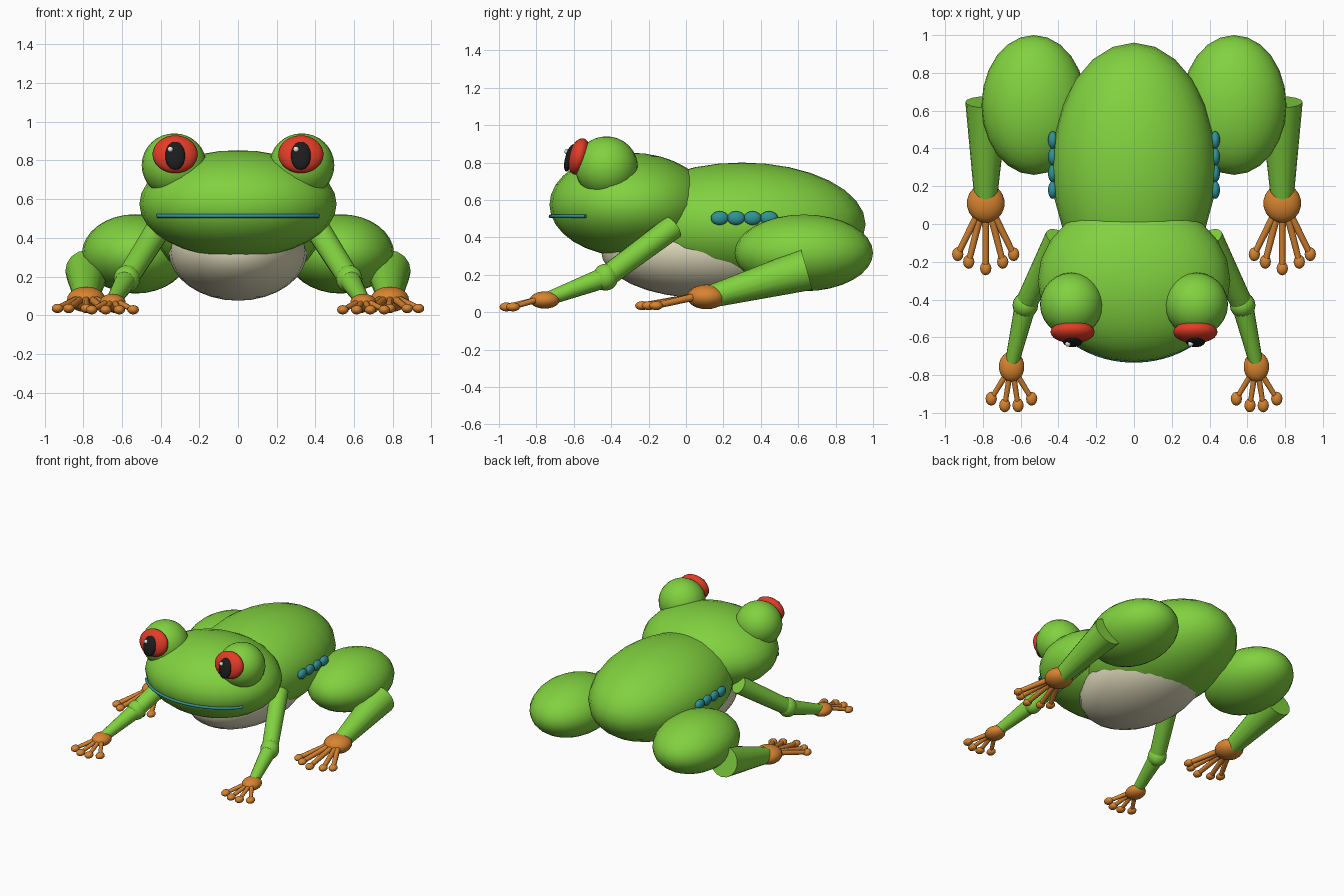
import bpy, bmesh, math
from mathutils import Vector

cube = bpy.data.objects.get("Cube")
if cube:
    bpy.data.objects.remove(cube, do_unlink=True)


def material(name, rgb):
    m = bpy.data.materials.new(name)
    m.use_nodes = True
    colour = (*rgb, 1)
    m.diffuse_color = colour
    m.node_tree.nodes["Principled BSDF"].inputs["Base Color"].default_value = colour
    return m


GREEN = material("leaf green", (0.22, 0.64, 0.05))
CREAM = material("cream", (0.74, 0.70, 0.50))
ORANGE = material("orange", (0.68, 0.23, 0.03))
RED = material("red", (0.76, 0.045, 0.02))
BLACK = material("black", (0.012, 0.012, 0.012))
TEAL = material("teal", (0.03, 0.29, 0.31))
WHITE = material("highlight white", (0.9, 0.9, 0.85))


def finish(name, bm, mat):
    mesh = bpy.data.meshes.new(name)
    bm.to_mesh(mesh)
    bm.free()
    mesh.materials.append(mat)
    ob = bpy.data.objects.new(name, mesh)
    bpy.context.collection.objects.link(ob)
    bpy.ops.object.select_all(action="DESELECT")
    bpy.context.view_layer.objects.active = ob
    ob.select_set(True)
    bpy.ops.object.shade_smooth_by_angle(angle=math.radians(50))
    return ob


def ellipsoid(name, centre, radii, mat, tilt=0, segments=24):
    bm = bmesh.new()
    bmesh.ops.create_uvsphere(bm, u_segments=segments, v_segments=segments * 2 // 3, radius=1)
    bmesh.ops.scale(bm, vec=radii, verts=bm.verts)
    ob = finish(name, bm, mat)
    ob.location = centre
    ob.rotation_euler.x = tilt
    return ob


def limb(name, start, end, r1, r2, mat, sides=16):
    a, b = Vector(start), Vector(end)
    bm = bmesh.new()
    bmesh.ops.create_cone(bm, cap_ends=True, segments=sides, radius1=r1, radius2=r2,
                          depth=(b - a).length)
    ob = finish(name, bm, mat)
    ob.location = (a + b) / 2
    ob.rotation_euler = (b - a).to_track_quat("Z", "Y").to_euler()
    return ob


def foot(name, s, centre, radii, tips, tip_z, thick):
    # Palm with a fan of toes, each ending in a round pad
    ellipsoid(name + "_palm", (s * centre[0], centre[1], centre[2]), radii, ORANGE, segments=18)
    for i, (dx, y) in enumerate(tips):
        root = (s * (centre[0] + dx * 0.3), centre[1] - radii[1] * 0.6, centre[2])
        tip = (s * (centre[0] + dx), y, tip_z)
        limb(f"{name}_toe_{i + 1}", root, tip, thick, thick * 0.85, ORANGE, 10)
        ellipsoid(f"{name}_toe_pad_{i + 1}", tip, (0.03, 0.037, 0.024), ORANGE, segments=12)


# Torso and head
ellipsoid("body", (0, 0.30, 0.47), (0.435, 0.66, 0.33), GREEN)
ellipsoid("belly", (0, 0.10, 0.33), (0.358, 0.555, 0.255), CREAM)
ellipsoid("head", (0, -0.30, 0.575), (0.51, 0.43, 0.278), GREEN)

# Mouth: a thin tube following the front of the head
curve = bpy.data.curves.new("mouth", "CURVE")
curve.dimensions = "3D"
curve.bevel_depth = 0.01
curve.bevel_resolution = 2
curve.use_fill_caps = True
line = curve.splines.new("POLY")
steps = 24
line.points.add(steps)
for i, p in enumerate(line.points):
    a = math.radians(-56 + 112 * i / steps)
    p.co = (0.502 * math.sin(a), -0.30 - 0.424 * math.cos(a), 0.513, 1)
curve.materials.append(TEAL)
bpy.context.collection.objects.link(bpy.data.objects.new("mouth", curve))

for s, side in ((1, "left"), (-1, "right")):
    # Eyes
    tilt = math.radians(-15)
    ellipsoid(side + "_eye_bulge", (s * 0.33, -0.425, 0.775), (0.168, 0.168, 0.165), GREEN)
    ellipsoid(side + "_eye", (s * 0.325, -0.572, 0.832), (0.117, 0.055, 0.10), RED, tilt)
    ellipsoid(side + "_pupil", (s * 0.325, -0.622, 0.824), (0.052, 0.024, 0.075), BLACK, tilt, 18)
    ellipsoid(side + "_eye_glint", (s * 0.325 - 0.025, -0.635, 0.858), (0.015,) * 3, WHITE, 0, 12)

    # Row of flank spots
    for i in range(4):
        ellipsoid(f"{side}_flank_spot_{i + 1}", (s * 0.43, 0.18 + 0.088 * i, 0.503),
                  (0.026, 0.048, 0.037), TEAL, 0, 14)

    # Front leg
    elbow = (s * 0.575, -0.43, 0.187)
    limb(side + "_upper_arm", (s * 0.405, -0.07, 0.455), elbow, 0.066, 0.058, GREEN)
    ellipsoid(side + "_elbow", elbow, (0.068, 0.068, 0.072), GREEN, segments=16)
    limb(side + "_forearm", elbow, (s * 0.645, -0.73, 0.075), 0.057, 0.037, GREEN)
    foot(side + "_front_foot", s, (0.648, -0.755, 0.065), (0.068, 0.08, 0.046),
         [(-0.106, -0.925), (-0.034, -0.96), (0.036, -0.96), (0.108, -0.925)], 0.028, 0.016)

    # Hind leg
    ellipsoid(side + "_thigh", (s * 0.53, 0.63, 0.317), (0.277, 0.37, 0.205), GREEN)
    limb(side + "_shin", (s * 0.78, 0.645, 0.228), (s * 0.785, 0.13, 0.083), 0.113, 0.06, GREEN)
    foot(side + "_hind_foot", s, (0.785, 0.11, 0.082), (0.1, 0.105, 0.066),
         [(-0.148, -0.16), (-0.09, -0.2), (0, -0.235), (0.09, -0.2), (0.148, -0.16)], 0.035, 0.02)
